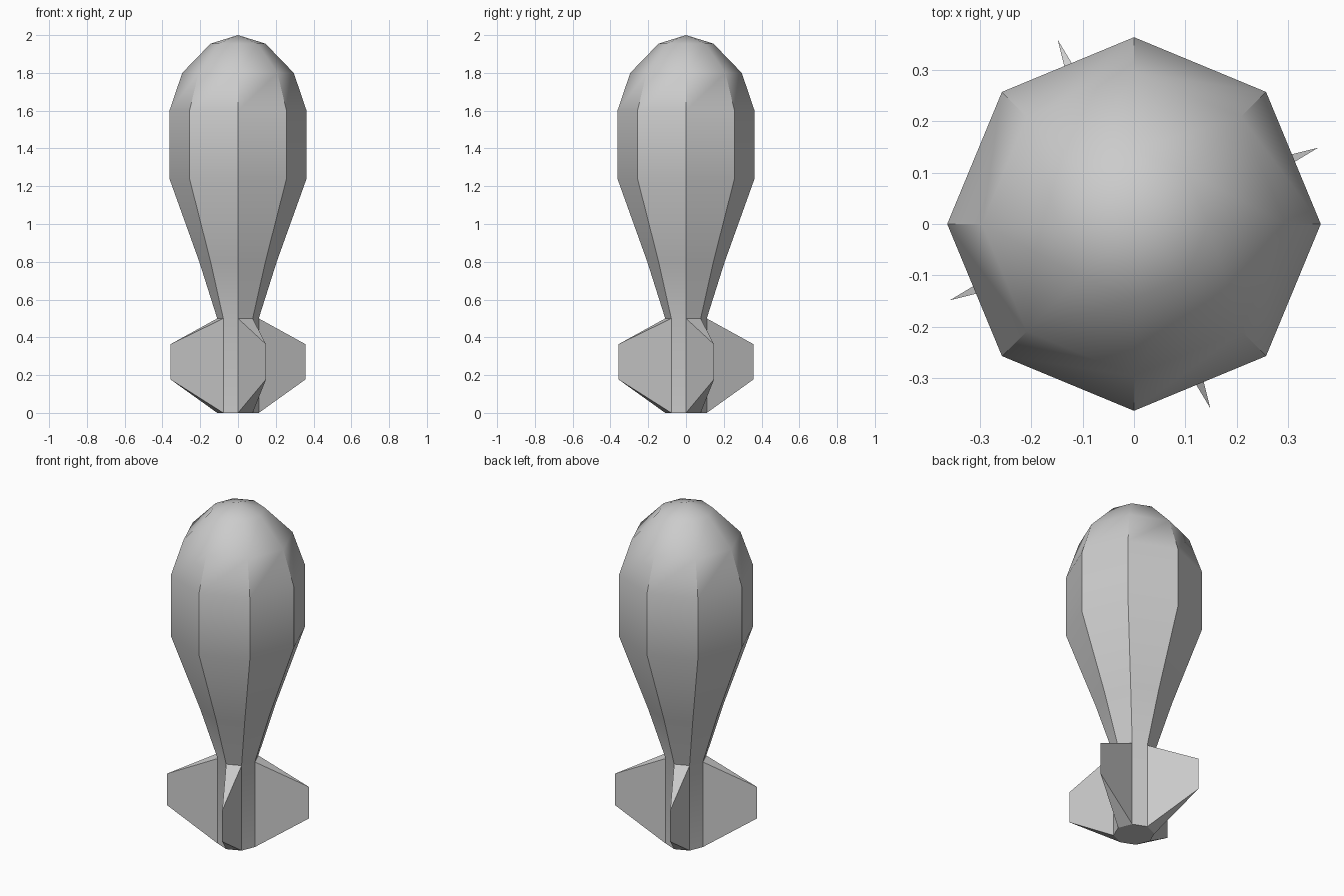
import bpy, math

if "Cube" in bpy.data.objects:
    bpy.data.objects.remove(bpy.data.objects["Cube"])

SIDES = 8
# (radius, height) profile of the body, tail to shoulder of the nose
PROFILE = [(0.11, 0), (0.11, 0.5), (0.205, 0.8), (0.363, 1.24),
           (0.363, 1.6), (0.295, 1.8), (0.145, 1.955)]


def polar(r, degrees, z):
    a = math.radians(degrees)
    return (r * math.cos(a), r * math.sin(a), z)


def add_part(name, verts, faces):
    mesh = bpy.data.meshes.new(name)
    mesh.from_pydata(verts, [], faces)
    obj = bpy.data.objects.new(name, mesh)
    bpy.context.collection.objects.link(obj)
    bpy.ops.object.select_all(action='DESELECT')
    obj.select_set(True)
    bpy.context.view_layer.objects.active = obj
    bpy.ops.object.shade_smooth_by_angle(angle=math.radians(35))
    return obj


# Eight-sided body; tail panels that carry a fin are left open
verts = [polar(r, 45 * i, z) for r, z in PROFILE for i in range(SIDES)]
verts.append((0, 0, 2))
faces = [tuple(reversed(range(SIDES)))]
for ring in range(len(PROFILE) - 1):
    for i in range(SIDES):
        if ring == 0 and i % 2 == 0:
            continue
        a, b = ring * SIDES + i, ring * SIDES + (i + 1) % SIDES
        faces.append((a, b, b + SIDES, a + SIDES))
last = (len(PROFILE) - 1) * SIDES
for i in range(SIDES):
    faces.append((last + i, last + (i + 1) % SIDES, len(verts) - 1))
add_part("body", verts, faces)

# Four wedge fins, each spanning one tail panel and narrowing to a blade edge
for k in range(4):
    t = 90 * k
    fin = [polar(0.11, t, 0), polar(0.11, t + 45, 0),
           polar(0.11, t, 0.5), polar(0.11, t + 45, 0.5),
           polar(0.388, t + 22.5, 0.178), polar(0.388, t + 22.5, 0.363)]
    add_part(f"fin_{k + 1}", fin,
             [(0, 4, 5, 2), (1, 3, 5, 4), (2, 5, 3), (0, 1, 4)])
